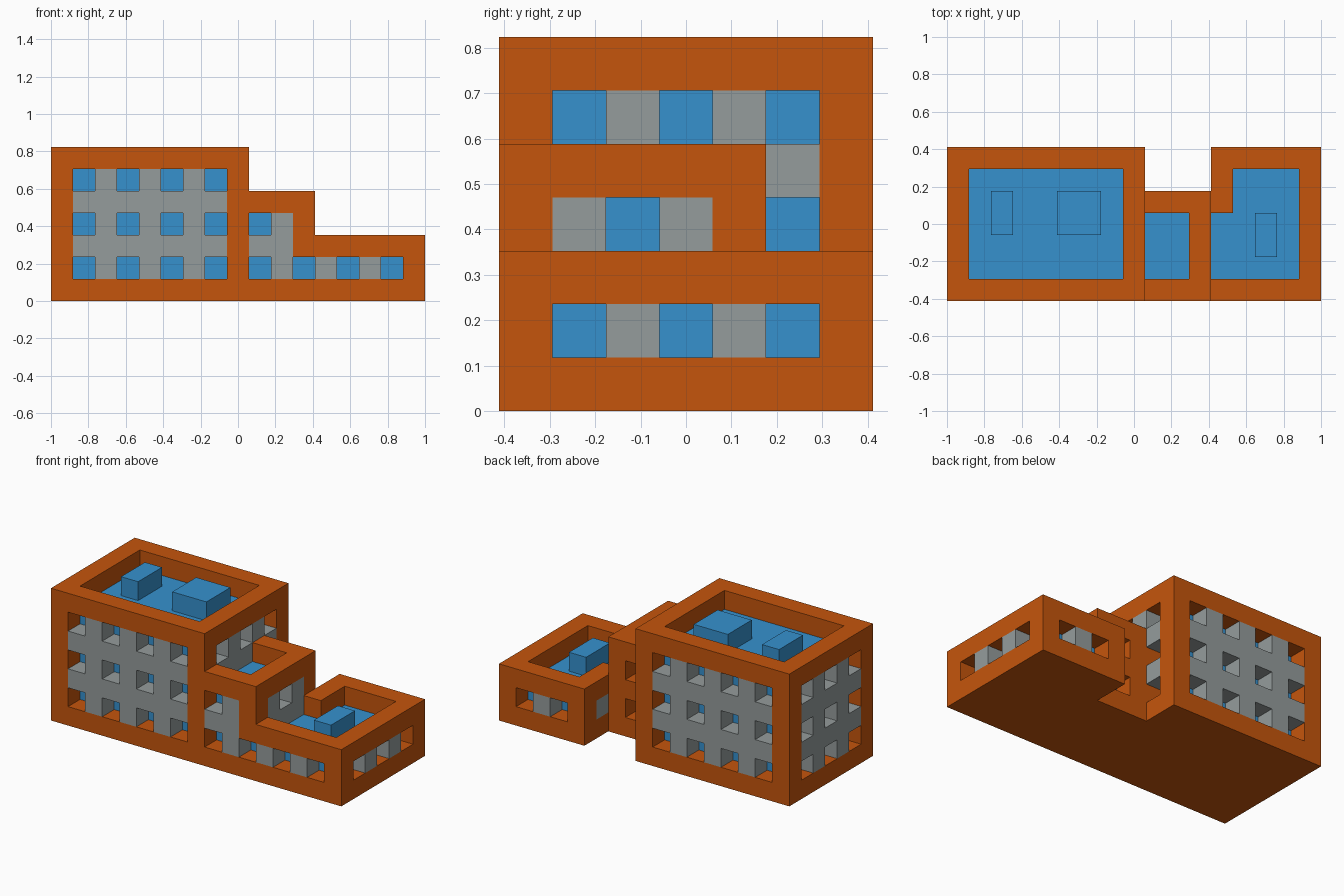
import bpy, bmesh
from mathutils import Vector

old = bpy.data.objects.get("Cube")
if old:
    bpy.data.objects.remove(old)

U = 2 / 17                       # one building module
CENTRE = Vector((8.5, 3.5, 0))


def linear(c):
    c /= 255
    return c / 12.92 if c <= 0.04045 else ((c + 0.055) / 1.055) ** 2.4


def material(name, rgb):
    m = bpy.data.materials.new(name)
    m.use_nodes = True
    col = (*[linear(c) for c in rgb], 1)
    m.diffuse_color = col
    m.node_tree.nodes["Principled BSDF"].inputs["Base Color"].default_value = col
    return m


ORANGE = material("orange frame", (197, 85, 12))
GREY = material("grey wall", (149, 156, 156))
BLUE = material("blue glass", (54, 145, 206))

cells = {}                       # module position -> part name
parts = {}                       # part name -> material


def span(lo, hi):
    return [(x, y, z) for x in range(lo[0], hi[0])
            for y in range(lo[1], hi[1]) for z in range(lo[2], hi[2])]


def block(name, mat, lo, hi):
    parts[name] = mat
    for c in span(lo, hi):
        cells[c] = name


def carve(lo, hi):
    for c in span(lo, hi):
        cells.pop(c, None)


def lattice(name, axis, lo, hi, phase=1):
    """Grey wall one module thick, pierced by windows on every other module."""
    block(name, GREY, lo, hi)
    for c in span(lo, hi):
        if c[axis] % 2 == phase and c[2] % 2 == 1:
            del cells[c]


# Tall block: frame, sunken roof, glass core and four window walls
block("tall_frame", ORANGE, (0, 0, 0), (9, 7, 7))
carve((1, 1, 6), (8, 6, 7))
block("tall_glass", BLUE, (1, 1, 1), (8, 6, 6))
lattice("tall_front_wall", 0, (1, 0, 1), (8, 1, 6))
lattice("tall_back_wall", 0, (1, 6, 1), (8, 7, 6))
lattice("tall_right_wall", 1, (0, 1, 1), (1, 6, 6))
lattice("tall_left_wall_upper", 1, (8, 1, 4), (9, 6, 6))
lattice("tall_left_wall_rear", 1, (8, 5, 1), (9, 6, 4))

# Middle block
block("middle_frame", ORANGE, (9, 0, 0), (12, 5, 5))
carve((9, 1, 4), (11, 4, 5))
block("middle_glass", BLUE, (9, 1, 1), (11, 4, 4))
lattice("middle_front_wall", 0, (9, 0, 1), (11, 1, 4))
lattice("middle_left_wall", 1, (11, 1, 2), (12, 4, 4), phase=0)
for z in (1, 3):
    carve((10, 4, z), (11, 5, z + 1))

# Low block, its roof opening on to the middle block
block("low_frame", ORANGE, (12, 0, 0), (17, 7, 3))
carve((12, 1, 2), (16, 4, 3))
carve((13, 1, 2), (16, 6, 3))
block("low_glass", BLUE, (11, 1, 1), (16, 4, 2))
block("low_glass", BLUE, (13, 4, 1), (16, 6, 2))
lattice("low_front_wall", 0, (11, 0, 1), (16, 1, 2))
lattice("low_back_wall", 0, (13, 6, 1), (16, 7, 2))
lattice("low_left_wall", 1, (16, 1, 1), (17, 6, 2))
block("low_right_wall", GREY, (12, 5, 1), (13, 6, 2))

# Rooftop units
block("roof_unit_small", BLUE, (2, 3, 6), (3, 5, 7))
block("roof_unit_large", BLUE, (5, 3, 6), (7, 5, 7))
block("roof_unit_low", BLUE, (14, 2, 2), (15, 4, 3))


def build(name, mat):
    """Skin the part wherever it meets open space."""
    bm = bmesh.new()
    for c in [k for k, v in cells.items() if v == name]:
        mid = Vector(c) + Vector((0.5, 0.5, 0.5)) - CENTRE
        for axis in range(3):
            for sign in (-1, 1):
                n = Vector((0, 0, 0))
                n[axis] = sign
                if tuple(int(a + b) for a, b in zip(c, n)) in cells:
                    continue
                s = Vector((0, 0, 0))
                s[(axis + 1) % 3] = 1
                t = n.cross(s)
                bm.faces.new([bm.verts.new((mid + (n + s * a + t * b) / 2) * U)
                              for a, b in ((-1, -1), (1, -1), (1, 1), (-1, 1))])
    bmesh.ops.remove_doubles(bm, verts=bm.verts[:], dist=1e-4)
    mesh = bpy.data.meshes.new(name)
    bm.to_mesh(mesh)
    bm.free()
    mesh.materials.append(mat)
    bpy.context.collection.objects.link(bpy.data.objects.new(name, mesh))


for part, mat in parts.items():
    build(part, mat)
